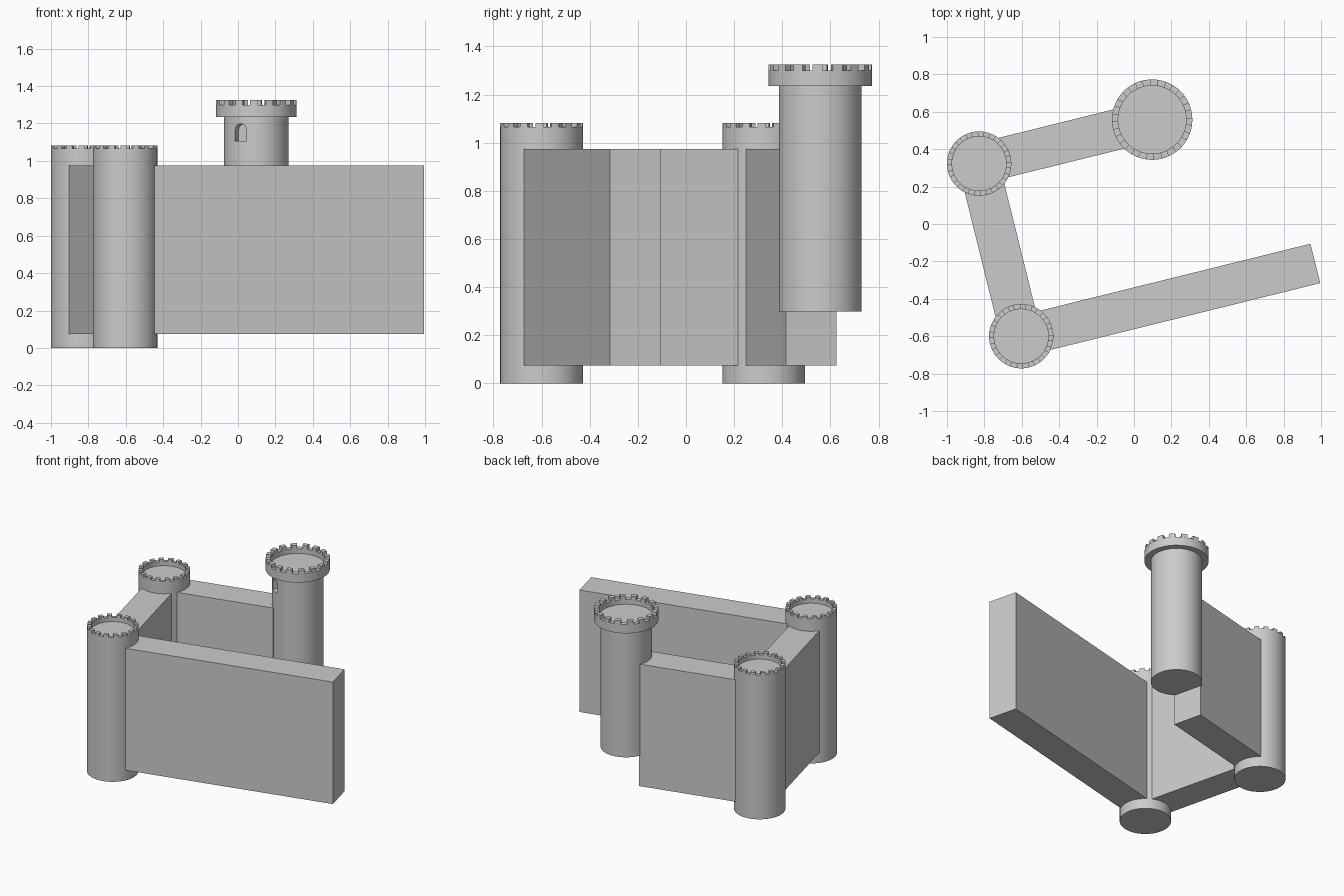
import bpy, bmesh, math
from mathutils import Matrix, Vector

if "Cube" in bpy.data.objects:
    bpy.data.objects.remove(bpy.data.objects["Cube"])

TURN = math.radians(13.9)          # the whole castle is turned about z
U = Vector((math.cos(TURN), math.sin(TURN), 0))
V = Vector((-math.sin(TURN), math.cos(TURN), 0))
SEG, TEETH = 64, 16
FRONT, LEFT, KEEP = Vector((-0.603, -0.6, 0)), Vector((-0.828, 0.323, 0)), Vector((0.097, 0.558, 0))


def finish(bm, name, smooth=False):
    bmesh.ops.recalc_face_normals(bm, faces=bm.faces)
    mesh = bpy.data.meshes.new(name)
    bm.to_mesh(mesh)
    bm.free()
    ob = bpy.data.objects.new(name, mesh)
    bpy.context.collection.objects.link(ob)
    bpy.ops.object.select_all(action='DESELECT')
    ob.select_set(True)
    bpy.context.view_layer.objects.active = ob
    if smooth:
        bpy.ops.object.shade_smooth_by_angle(angle=math.radians(30))
    return ob


def lathe(name, center, profile):
    bm = bmesh.new()
    rings = []
    for r, z in profile:
        rings.append([bm.verts.new((center.x + r * math.cos(math.tau * i / SEG),
                                    center.y + r * math.sin(math.tau * i / SEG), z))
                      for i in range(SEG)])
    for a, b in zip(rings, rings[1:]):
        for i in range(SEG):
            j = (i + 1) % SEG
            bm.faces.new((a[i], a[j], b[j], b[i]))
    bm.faces.new(rings[0])
    bm.faces.new(rings[-1])
    return finish(bm, name, True)


def battlements(name, center, r_in, r_out, z0, z1):
    bm = bmesh.new()
    steps = 2
    for t in range(TEETH):
        cols = []
        for s in range(steps + 1):
            a = TURN + math.tau * (t + 0.5 * s / steps) / TEETH
            d = Vector((math.cos(a), math.sin(a), 0))
            cols.append([bm.verts.new(center + d * r + Vector((0, 0, z)))
                         for r, z in ((r_in, z0), (r_out, z0), (r_out, z1), (r_in, z1))])
        for a, b in zip(cols, cols[1:]):
            for i in (1, 2, 3):
                j = (i + 1) % 4
                bm.faces.new((a[i], a[j], b[j], b[i]))
            bm.faces.new((a[0], a[1], b[1], b[0]))
        bm.faces.new(cols[0])
        bm.faces.new(cols[-1])
    return finish(bm, name, True)


def wall(name, start, axis, side, t0, t1, width=0.217):
    bm = bmesh.new()
    mid, length = start + axis * (t0 + t1) / 2, t1 - t0
    rot = Matrix((axis * length, side * width, Vector((0, 0, 0.9)))).transposed().to_4x4()
    bmesh.ops.create_cube(bm, size=1, matrix=Matrix.Translation(mid + Vector((0, 0, 0.525))) @ rot)
    return finish(bm, name)


# two low corner towers with recessed roofs
for label, c in (("front", FRONT), ("left", LEFT)):
    lathe(label + "_tower", c, [(0.172, 0), (0.172, 1.065), (0.145, 1.065), (0.145, 1.035)])
    battlements(label + "_tower_battlements", c, 0.145, 0.172, 1.065, 1.082)

# raised tower with a wider head
keep = lathe("tall_tower", KEEP, [(0.172, 0.3), (0.172, 1.235), (0.215, 1.235),
                                  (0.215, 1.3), (0.182, 1.3), (0.182, 1.265)])
battlements("tall_tower_battlements", KEEP, 0.182, 0.215, 1.3, 1.326)

# arched window recess facing the front tower
face = math.radians(-90 - 29)
out = Vector((math.cos(face), math.sin(face), 0))
across = Vector((-out.y, out.x, 0))
w, base, spring = 0.035, 1.105, 1.163
outline = [(-w, base), (w, base)] + [(w * math.cos(math.pi * i / 12), spring + w * math.sin(math.pi * i / 12))
                                     for i in range(13)]
bm = bmesh.new()
near, far = [[bm.verts.new(KEEP + out * d + across * x + Vector((0, 0, z))) for x, z in outline]
             for d in (0.13, 0.2)]
bm.faces.new(near)
bm.faces.new(far)
for i in range(len(outline)):
    j = (i + 1) % len(outline)
    bm.faces.new((near[i], near[j], far[j], far[i]))
cutter = finish(bm, "window_cutter")
cutter.hide_render = True
bpy.context.view_layer.objects.active = keep
mod = keep.modifiers.new("window", 'BOOLEAN')
mod.operation, mod.solver, mod.object = 'DIFFERENCE', 'EXACT', cutter
bpy.ops.object.modifier_apply(modifier=mod.name)
bpy.data.objects.remove(cutter)

# straight walls running between the towers
span = (LEFT - FRONT).length
wall("front_wall", FRONT, U, V, 0.132, 1.62)
wall("left_wall", FRONT, V, -U, 0.132, span - 0.132)
wall("back_wall", LEFT, U, V, 0.132, (KEEP - LEFT).length - 0.132)
